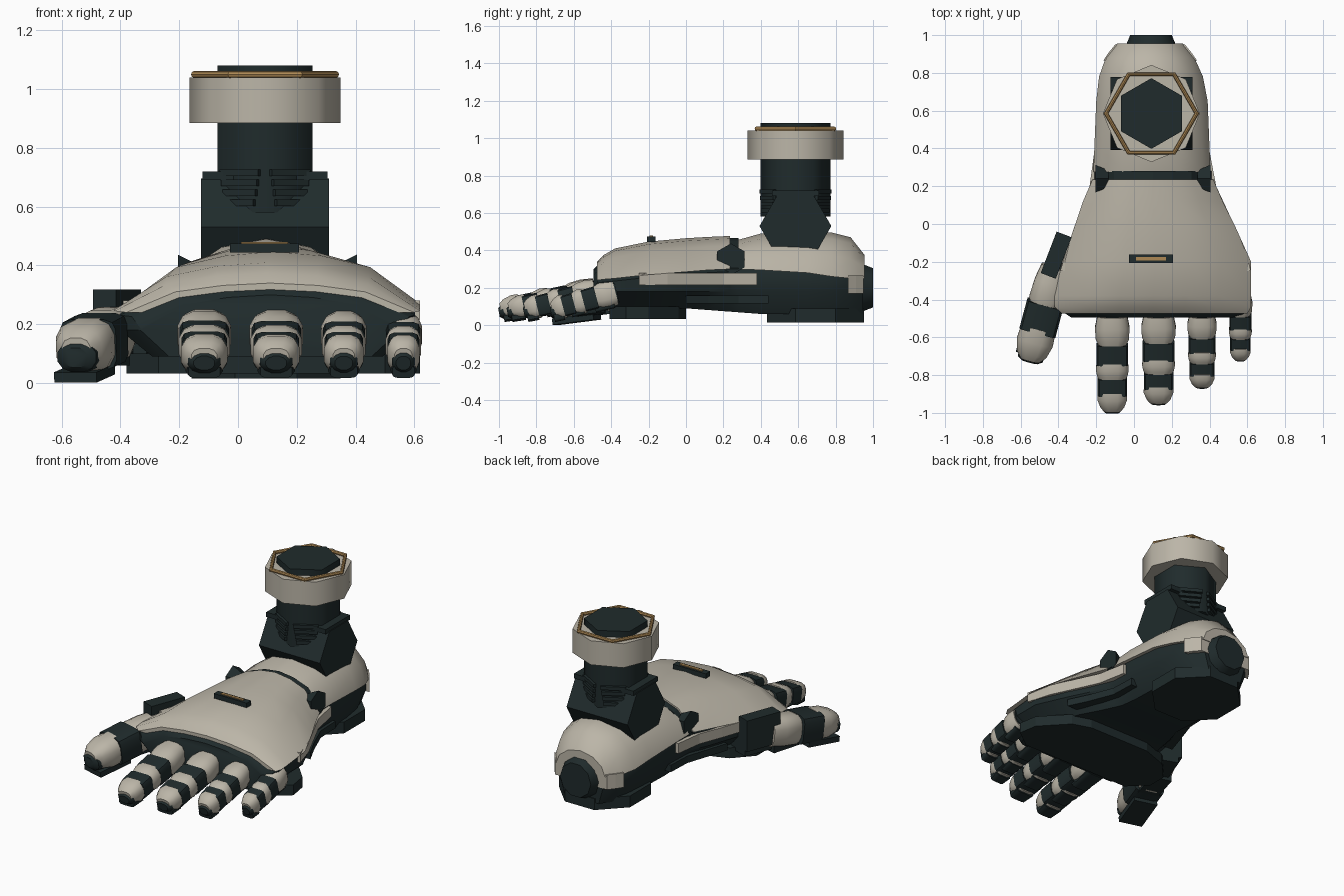
import bpy, bmesh, math
from mathutils import Vector, Matrix

if "Cube" in bpy.data.objects:
    bpy.data.objects.remove(bpy.data.objects["Cube"])


def material(name, rgb):
    m = bpy.data.materials.new(name)
    m.diffuse_color = (*rgb, 1)
    m.use_nodes = True
    m.node_tree.nodes["Principled BSDF"].inputs["Base Color"].default_value = m.diffuse_color
    return m


CREAM = material("warm_cream", (0.50, 0.465, 0.39))
DARK = material("dark_teal_grey", (0.014, 0.024, 0.025))
GOLD = material("bronze_trim", (0.42, 0.25, 0.09))


def finish(name, bm, mat, smooth=0):
    bmesh.ops.recalc_face_normals(bm, faces=bm.faces)
    me = bpy.data.meshes.new(name)
    bm.to_mesh(me)
    bm.free()
    me.materials.append(mat)
    ob = bpy.data.objects.new(name, me)
    bpy.context.collection.objects.link(ob)
    if smooth:
        bpy.ops.object.select_all(action='DESELECT')
        ob.select_set(True)
        bpy.context.view_layer.objects.active = ob
        bpy.ops.object.shade_smooth_by_angle(angle=math.radians(smooth))
    return ob


def loft(name, rings, mat, smooth=0):
    bm = bmesh.new()
    vs = [[bm.verts.new(p) for p in r] for r in rings]
    n = len(rings[0])
    for a, b in zip(vs, vs[1:]):
        for i in range(n):
            j = (i + 1) % n
            bm.faces.new((a[i], a[j], b[j], b[i]))
    bm.faces.new(vs[0])
    bm.faces.new(vs[-1])
    return finish(name, bm, mat, smooth)


def slab(name, outline, z0, z1, mat):
    return loft(name, [[(x, y, z) for x, y in outline] for z in (z0, z1)], mat)


def prism(name, n, r1, r2, depth, loc, mat, axis='Z', spin=0, smooth=0):
    bm = bmesh.new()
    bmesh.ops.create_cone(bm, cap_ends=True, segments=n, radius1=r1, radius2=r2, depth=depth)
    turn = {'Z': Matrix(), 'X': Matrix.Rotation(math.pi / 2, 4, 'Y'),
            'Y': Matrix.Rotation(-math.pi / 2, 4, 'X')}[axis]
    bm.transform(Matrix.Translation(loc) @ turn @ Matrix.Rotation(math.radians(spin), 4, 'Z'))
    return finish(name, bm, mat, smooth)


def box(name, size, loc, mat, turn=Matrix()):
    bm = bmesh.new()
    bmesh.ops.create_cube(bm, size=1)
    bm.transform(Matrix.Translation(loc) @ turn @ Matrix.Diagonal((*size, 1)))
    return finish(name, bm, mat)


# Foot cross-sections along y: y, centre x, half width, edge z, top z
FRONT = [(-.475, .11, .49, .24, .34), (-.44, .1, .52, .245, .375), (-.38, .1, .52, .25, .41),
         (-.2, .12, .50, .27, .447), (0, .11, .42, .285, .465), (.12, .1, .37, .295, .472),
         (.235, .1, .32, .3, .477)]
HEEL = [(.275, .095, .31, .3, .455), (.4, .095, .305, .295, .49), (.65, .095, .295, .28, .5),
        (.78, .09, .275, .26, .495), (.88, .085, .235, .25, .47), (.955, .085, .175, .25, .375)]
ALL = FRONT + HEEL
FACETS = [(1, 0), (.66, .7), (.33, .92), (0, 1), (-.33, .92), (-.66, .7), (-1, 0)]


def arch(y, cx, w, ze, zt):
    # Faceted over the instep, rounder over the heel
    pts = FACETS if y < .25 else [(math.cos(math.pi * i / 6), abs(math.sin(math.pi * i / 6)) ** 1.1)
                                  for i in range(7)]
    return [(cx + w * u, y, ze + (zt - ze) * v) for u, v in pts]


def section(y):
    for a, b in zip(ALL, ALL[1:]):
        if a[0] <= y <= b[0]:
            f = (y - a[0]) / (b[0] - a[0])
            return [p + (q - p) * f for p, q in zip(a, b)]
    return ALL[0] if y < 0 else ALL[-1]


# Cream instep and heel shells
loft("instep_shell", [arch(*s) for s in FRONT], CREAM, 35)
loft("heel_shell", [arch(*s) for s in HEEL], CREAM, 40)

# Dark inner body, a little smaller than the shells
rings = []
for y, cx, w, ze, zt in [(-.495, .11, .46, .2, .322)] + ALL:
    w -= .018
    zb = .09 if y < 0 else .09 - .03 * min(1, y / .4)
    y = min(y, .945)
    rings.append(arch(y, cx, w, ze - .014, zt - .022) +
                 [(cx - w, y, .18), (cx - w * .78, y, zb), (cx + w * .78, y, zb), (cx + w, y, .18)])
loft("inner_body", rings, DARK, 30)


# Side strips that follow the body outline
def strip(name, s, ys, z0, z1, scale, mat):
    rr = []
    for y in ys:
        _, cx, w, _, _ = section(y)
        xo, xi = cx + s * w * scale, cx + s * (w * scale - .09)
        rr.append([(xo, y, z0), (xo, y, z1), (xi, y, z1), (xi, y, z0)])
    loft(name, rr, mat)


for s, side in ((1, "right"), (-1, "left")):
    strip(side + "_side_trim", s, (-.25, -.1, .05, .2, .38), .215, .28, 1.0, CREAM)
    strip(side + "_heel_trim", s, (.865, .91, .95), .17, .265, 1.03, CREAM)
    strip(side + "_arch_plate", s, (0, .12, .28, .44), .115, .16, .97, DARK)
    # Hinge bosses at the ends of the instep seam
    r1, r2 = (.085, .05) if s > 0 else (.05, .085)
    prism(side + "_seam_boss", 6, r2, r1, .07, (.1 + s * .27, .24, .352), DARK, 'X', 30)

# Seam band, heel bumper and sole pads
loft("seam_band", [[(.1 + u * .31, y, .3 + .166 * v) for u, v in FACETS] for y in (.23, .28)], DARK)
prism("heel_bumper", 10, .135, .11, .06, (.09, .97, .2), DARK, 'Y', 18, 50)
prism("heel_bumper_base", 10, .16, .135, .14, (.09, .87, .2), DARK, 'Y', 18, 50)
slab("forefoot_pad", [(-.38, -.3), (-.27, -.41), (.5, -.41), (.62, -.32), (.6, -.2), (.45, -.04),
                      (.33, 0), (-.1, 0), (-.27, -.06), (-.38, -.18)], .033, .1, DARK)
slab("heel_pad", [(.095 + .275 * math.cos(a), .692 + .28 * math.sin(a)) for a in
                  [math.pi / 8 + k * math.pi / 4 for k in range(8)]], .015, .088, DARK)

# Instep badge
box("badge_plate", (.235, .045, .03), (.09, -.185, .459), DARK)
box("badge_bar", (.16, .018, .008), (.09, -.185, .476), GOLD)

# Ankle: hinge block, hexagonal column, collar, ring and ribs
AX, AY = .092, .585
prism("ankle_block", 6, .192, .192, .435, (AX, AY, .53), DARK, 'X')
box("ankle_cap", (.425, .25, .03), (AX, AY, .705), DARK)
prism("ankle_column", 6, .187, .187, .5, (AX, AY, .83), DARK, 'Z', 0, 65)
prism("ankle_collar", 8, .257, .257, .155, (AX, AY, .9625), CREAM, 'Z', 0, 50)
bpy.ops.mesh.primitive_torus_add(major_segments=6, minor_segments=8, major_radius=.24,
                                 minor_radius=.012, location=(AX, AY, 1.05))
ring = bpy.context.object
ring.name = "collar_ring"
ring.data.materials.append(GOLD)
for k, deg in enumerate((60, 120, 240, 300)):
    a = math.radians(deg)
    for r in range(4):
        prism_loc = (AX + .166 * math.cos(a), AY + .166 * math.sin(a), .613 + .034 * r)
        box(f"column_rib_{k}_{r}", (.026, .15 - .012 * (3 - r), .022), prism_loc, DARK,
            Matrix.Rotation(a, 4, 'Z'))


# Toes: alternating cream and dark segments along a sloping axis
def segment(name, p0, p1, rows, mat, power=.72, smooth=40):
    axis = (p1 - p0).normalized()
    side = axis.cross(Vector((0, 0, 1))).normalized()
    up = side.cross(axis)
    rr = []
    for t, hw, hh in rows:
        c, ring = p0.lerp(p1, t), []
        for i in range(12):
            a = 2 * math.pi * (i + .5) / 12
            ca, sa = math.cos(a), math.sin(a)
            ring.append(c + side * hw * math.copysign(abs(ca) ** power, ca)
                        + up * hh * math.copysign(abs(sa) ** power, sa))
        rr.append(ring)
    loft(name, rr, mat, smooth)


def toe(name, p0, p1, w, h0, h1):
    p0, p1 = Vector(p0), Vector(p1)

    def rows(*spec):
        return [(t, w * a, (h0 + (h1 - h0) * t) * b) for t, a, b in spec]
    segment(name + "_core", p0, p1, rows((0, .8, .8), (.9, .7, .7)), DARK)
    segment(name + "_knuckle", p0, p1, rows((.02, .88, .95), (.14, 1.02, 1.05), (.25, .98, 1),
                                            (.35, .7, .8)), CREAM)
    segment(name + "_joint_1", p0, p1, rows((.31, .93, .88), (.51, .93, .88)), DARK, .4)
    segment(name + "_middle", p0, p1, rows((.49, .92, .98), (.56, .97, 1.05), (.62, .9, .95),
                                           (.7, .65, .75)), CREAM)
    segment(name + "_joint_2", p0, p1, rows((.65, .86, .88), (.82, .86, .88)), DARK, .4)
    segment(name + "_tip", p0, p1, rows((.79, .85, 1), (.86, .88, 1.02), (.94, .7, .82),
                                        (.985, .48, .55)), CREAM)
    drop = Vector((0, 0, -h1 * .25))
    segment(name + "_tip_cap", p0 + drop, p1 + drop,
            rows((.9, .66, .72), (.96, .62, .64), (1, .4, .4)), DARK, .95)
    # Dark tread under each cream segment
    for k, (a, b) in enumerate(((.04, .33), (.5, .69), (.8, .95))):
        d = Vector((0, 0, -h0 * .8 if k == 0 else -h1 * .8))
        segment(f"{name}_tread_{k}", p0 + d, p1 + d, [(a, w * .7, .025), (b, w * .6, .022)], DARK, .5)


for i, (x, y0, tip, w) in enumerate(((-.115, -.475, -1.0, .092), (.13, -.475, -.955, .092),
                                     (.36, -.475, -.867, .078), (.563, -.37, -.722, .064))):
    toe(f"toe_{i + 1}", (x, y0, .178), (x, tip, .083), w, .082 - .003 * i, .062)

# Big toe: hinge, longer segments and a ground plate
p0, p1 = Vector((-.41, -.2, .18)), Vector((-.553, -.73, .108))
segment("big_toe_knuckle", p0, p1, [(.05, .075, .085), (.2, .09, .095), (.38, .095, .097), (.47, .07, .08)], CREAM)
segment("big_toe_joint", p0, p1, [(.42, .1, .09), (.7, .1, .088)], DARK, .4)
segment("big_toe_tip", p0, p1, [(.66, .095, .092), (.8, .1, .09), (.92, .082, .07), (.985, .05, .045)], CREAM)
d = Vector((0, 0, -.022))
segment("big_toe_tip_cap", p0 + d, p1 + d, [(.88, .076, .06), (.97, .07, .053), (1, .045, .035)], DARK, .9)
turn = Matrix.Rotation(math.radians(-16), 4, 'Z')
box("big_toe_plate", (.15, .23, .035), (-.522, -.585, .033), DARK,
    turn @ Matrix.Rotation(math.radians(7), 4, 'X'))
box("big_toe_sole", (.13, .26, .06), (-.45, -.36, .09), DARK, turn)
turn = Matrix.Rotation(math.radians(-21), 4, 'Z')
box("big_toe_hinge", (.085, .235, .2), (-.412, -.165, .218), DARK, turn)
box("big_toe_mount", (.16, .2, .14), (-.35, -.17, .15), DARK, turn)
